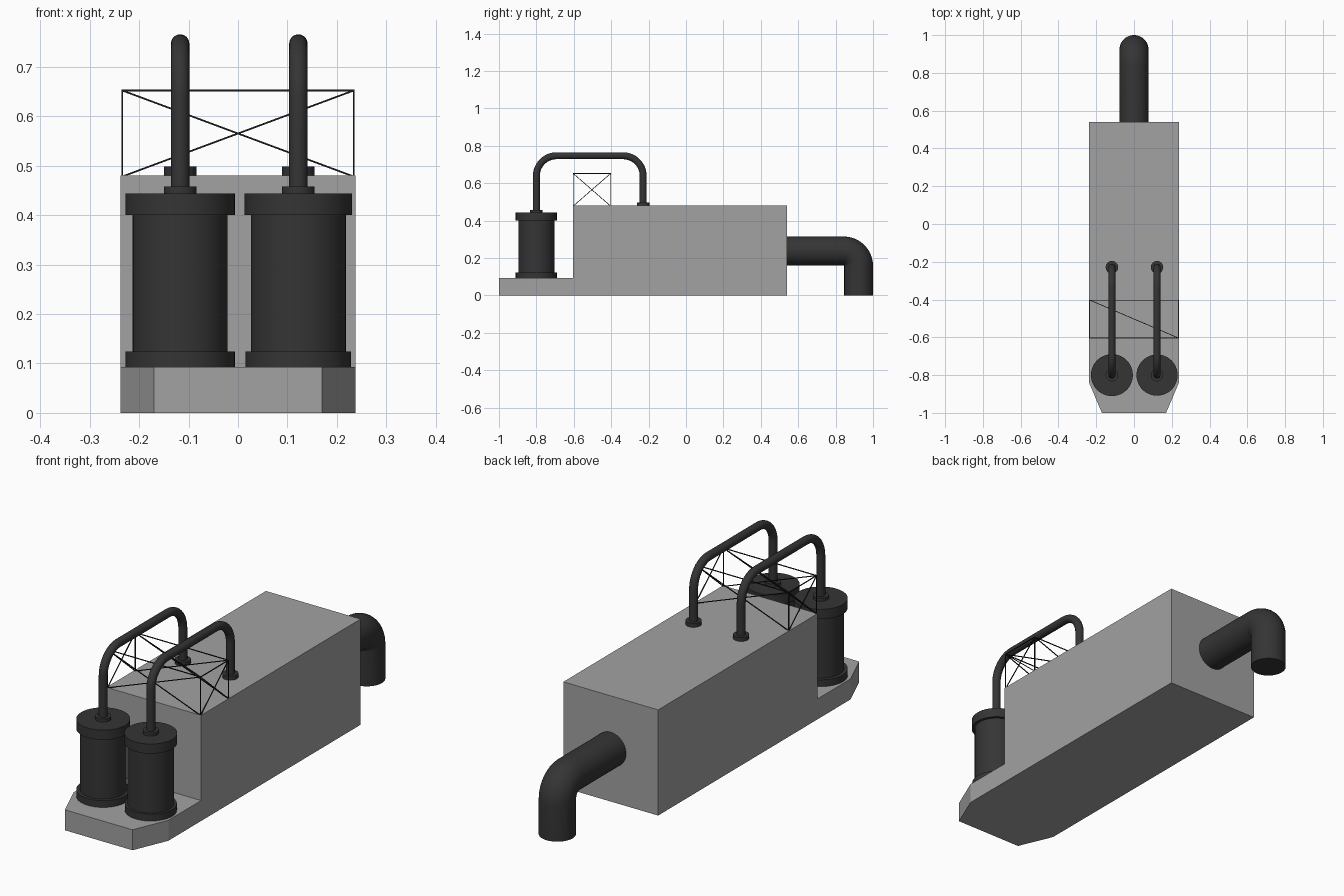
import bpy, bmesh, math
from mathutils import Vector

if "Cube" in bpy.data.objects:
    bpy.data.objects.remove(bpy.data.objects["Cube"])


def material(name, v):
    m = bpy.data.materials.new(name)
    m.diffuse_color = (v, v, v, 1)
    m.use_nodes = True
    m.node_tree.nodes["Principled BSDF"].inputs["Base Color"].default_value = m.diffuse_color
    return m


GREY = material("light_grey", 0.36)
DARK = material("charcoal", 0.035)
BLACK = material("black", 0.012)


def add_object(name, bm, mat, smooth=False):
    bmesh.ops.recalc_face_normals(bm, faces=bm.faces)
    me = bpy.data.meshes.new(name)
    bm.to_mesh(me)
    bm.free()
    me.materials.append(mat)
    ob = bpy.data.objects.new(name, me)
    bpy.context.collection.objects.link(ob)
    if smooth:
        bpy.ops.object.select_all(action='DESELECT')
        ob.select_set(True)
        bpy.context.view_layer.objects.active = ob
        bpy.ops.object.shade_smooth_by_angle(angle=math.radians(35))
    return ob


def lathe(name, x, y, profile, n=48):
    """Closed solid of revolution from (radius, z) pairs."""
    bm = bmesh.new()
    rings = [[bm.verts.new((x + r * math.cos(2 * math.pi * i / n),
                            y + r * math.sin(2 * math.pi * i / n), z)) for i in range(n)]
             for r, z in profile]
    for a, b in zip(rings, rings[1:]):
        for i in range(n):
            j = (i + 1) % n
            bm.faces.new((a[i], a[j], b[j], b[i]))
    bm.faces.new(rings[0])
    bm.faces.new(rings[-1])
    return add_object(name, bm, DARK, True)


def pipe(name, x, corners, radius, bend, n=32, steps=12):
    """Round pipe in the plane x = const with rounded right-angle corners (y, z)."""
    pts = [Vector(c) for c in corners]
    dirs = [(b - a).normalized() for a, b in zip(pts, pts[1:])]
    path = [(pts[0], dirs[0])]
    for p, d0, d1 in zip(pts[1:-1], dirs, dirs[1:]):
        centre = p - d0 * bend + d1 * bend
        for k in range(steps + 1):
            t = math.pi / 2 * k / steps
            path.append((centre - d1 * bend * math.cos(t) + d0 * bend * math.sin(t),
                         d0 * math.cos(t) + d1 * math.sin(t)))
    path.append((pts[-1], dirs[-1]))
    bm = bmesh.new()
    rings = []
    for c, d in path:
        ring = []
        for i in range(n):
            a = 2 * math.pi * i / n
            s = radius * math.sin(a)
            ring.append(bm.verts.new((x + radius * math.cos(a), c.x - d.y * s, c.y + d.x * s)))
        rings.append(ring)
    for a, b in zip(rings, rings[1:]):
        for i in range(n):
            j = (i + 1) % n
            bm.faces.new((a[i], a[j], b[j], b[i]))
    bm.faces.new(rings[0])
    bm.faces.new(rings[-1])
    return add_object(name, bm, DARK, True)


# Housing with low front step: side profile extruded, front corners cut off
W = 0.238
bm = bmesh.new()
profile = [(-1, 0), (0.54, 0), (0.54, 0.48), (-0.605, 0.48), (-0.605, 0.093), (-1, 0.093)]
face = bm.faces.new([bm.verts.new((-W, y, z)) for y, z in profile])
ext = bmesh.ops.extrude_face_region(bm, geom=[face])
bmesh.ops.translate(bm, vec=(2 * W, 0, 0),
                    verts=[v for v in ext["geom"] if isinstance(v, bmesh.types.BMVert)])
for s in (-1, 1):
    cut = bmesh.ops.bisect_plane(bm, geom=bm.verts[:] + bm.edges[:] + bm.faces[:],
                                 plane_co=(s * 0.17, -1, 0), plane_no=(s * 0.16, -0.068, 0),
                                 clear_outer=True)
    bmesh.ops.holes_fill(bm, edges=[e for e in cut["geom_cut"]
                                    if isinstance(e, bmesh.types.BMEdge)])
add_object("housing", bm, GREY)

# Filter canisters with arched pipes onto the roof
TY, RY = -0.8, -0.229
for side, x, rt, rb in (("left", -0.117, 0.111, 0.111), ("right", 0.122, 0.109, 0.107)):
    lathe(side + "_canister", x, TY, [(rb, 0.093), (rb, 0.124), (0.096, 0.124), (0.096, 0.4),
                                      (rt, 0.4), (rt, 0.444)])
    lathe(side + "_canister_collar", x, TY, [(0.033, 0.444), (0.033, 0.458)])
    lathe(side + "_roof_collar", x, RY, [(0.033, 0.48), (0.033, 0.498)])
    pipe(side + "_arched_pipe", x, [(TY, 0.45), (TY, 0.747), (RY, 0.747), (RY, 0.485)],
         0.0185, 0.108)

# Outlet elbow at the back
pipe("outlet_pipe", 0, [(0.53, 0.238), (0.923, 0.238), (0.923, 0)], 0.077, 0.08, 48)

# Braced wire frame on the roof
X, Y0, Y1, Z0, Z1 = 0.234, -0.603, -0.403, 0.478, 0.652
bars = [((-X, Y1, Z1), (X, Y0, Z1))]
for y in (Y0, Y1):
    bars += [((-X, y, Z1), (X, y, Z1)), ((-X, y, Z0), (X, y, Z1)), ((-X, y, Z1), (X, y, Z0))]
for x in (-X, X):
    bars += [((x, Y0, Z1), (x, Y1, Z1)), ((x, Y0, Z0), (x, Y1, Z1)), ((x, Y0, Z1), (x, Y1, Z0)),
             ((x, Y0, Z0), (x, Y0, Z1)), ((x, Y1, Z0), (x, Y1, Z1))]
bm = bmesh.new()
for a, b in bars:
    a, b = Vector(a), Vector(b)
    d = b - a
    bar = bmesh.ops.create_cube(bm, size=1)["verts"]
    bmesh.ops.scale(bm, vec=(0.0035, 0.0035, d.length), verts=bar)
    bmesh.ops.rotate(bm, matrix=d.to_track_quat('Z', 'Y').to_matrix(), verts=bar)
    bmesh.ops.translate(bm, vec=(a + b) / 2, verts=bar)
add_object("wire_frame", bm, BLACK)
